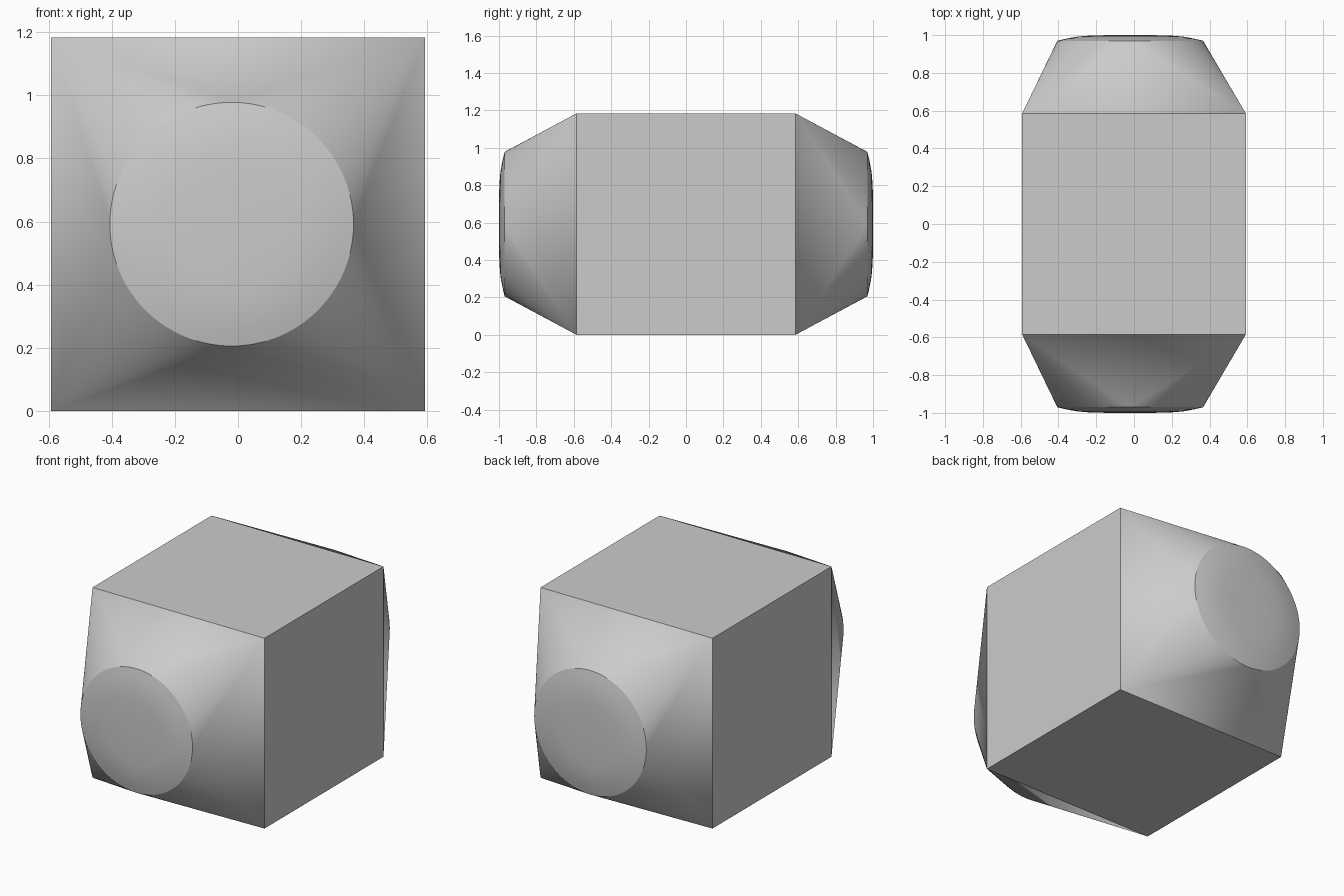
import bpy, bmesh, math

cube = bpy.data.objects.get("Cube")
if cube:
    bpy.data.objects.remove(cube)

HALF = 0.592       # half width and height of the block
BODY_Y = 0.585     # where the square section ends
OFFSET_X = -0.02   # round ends sit slightly off centre
SEGMENTS = 96
DOME = [(0.386, 0.97), (0.34, 0.981), (0.28, 0.992), (0.21, 0.998), (0.1, 1.0)]

grey = bpy.data.materials.new("light_grey")
grey.use_nodes = True
colour = (0.6, 0.6, 0.6, 1)
grey.diffuse_color = colour
grey.node_tree.nodes["Principled BSDF"].inputs["Base Color"].default_value = colour

bm = bmesh.new()


def square_section(y):
    return [bm.verts.new((sx * HALF, y, HALF + sz * HALF))
            for sx, sz in ((1, 1), (-1, 1), (-1, -1), (1, -1))]


def circle(radius, y):
    angles = [2 * math.pi * i / SEGMENTS for i in range(SEGMENTS)]
    return [bm.verts.new((OFFSET_X + radius * math.cos(a), y,
                          HALF + radius * math.sin(a))) for a in angles]


def round_end(corners, side):
    rings = [circle(r, side * y) for r, y in DOME]
    quarter = SEGMENTS // 4
    # Flat triangles from each square edge to the round rim
    for q in range(4):
        bm.faces.new((corners[q - 1], corners[q], rings[0][q * quarter]))
    for i in range(SEGMENTS):
        j = (i + 1) % SEGMENTS
        # Cone fan from each corner to a quarter of the rim
        bm.faces.new((corners[i // quarter], rings[0][i], rings[0][j]))
        # Shallow domed cap
        for outer, inner in zip(rings, rings[1:]):
            bm.faces.new((outer[i], outer[j], inner[j], inner[i]))
    bm.faces.new(rings[-1])


# Central block
front, back = square_section(-BODY_Y), square_section(BODY_Y)
for k in range(4):
    bm.faces.new((front[k - 1], front[k], back[k], back[k - 1]))

# Tapered ends
round_end(front, -1)
round_end(back, 1)

bmesh.ops.recalc_face_normals(bm, faces=bm.faces)
mesh = bpy.data.meshes.new("tapered_block")
bm.to_mesh(mesh)
bm.free()
mesh.materials.append(grey)
block = bpy.data.objects.new("tapered_block", mesh)
bpy.context.collection.objects.link(block)

bpy.context.view_layer.objects.active = block
block.select_set(True)
bpy.ops.object.shade_smooth_by_angle(angle=math.radians(20))
